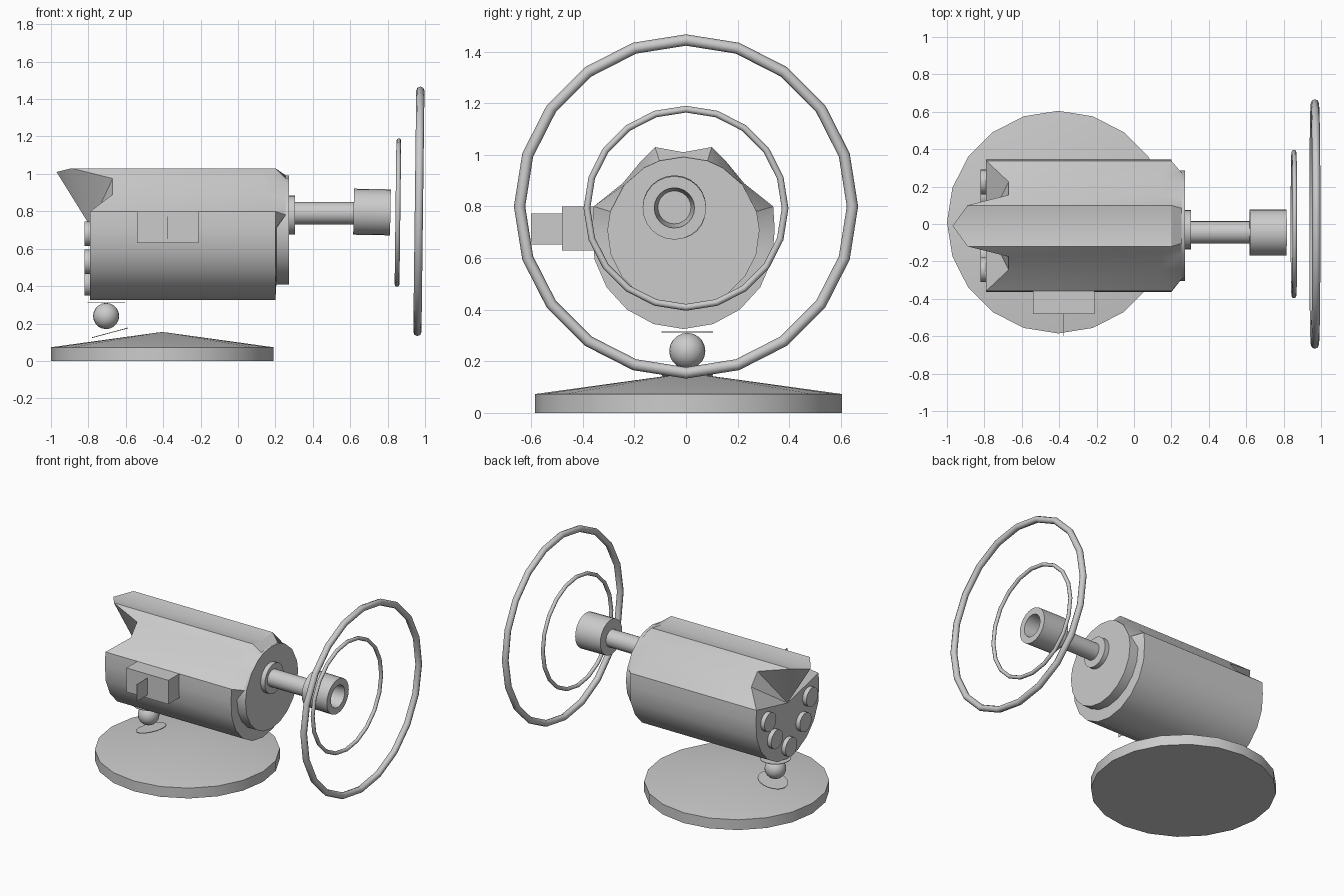
import bpy, bmesh, math
from math import sin, cos, radians, pi
from mathutils import Matrix

cube = bpy.data.objects.get("Cube")
if cube:
    bpy.data.objects.remove(cube, do_unlink=True)

grey = bpy.data.materials.new("light_grey")
grey.use_nodes = True
COLOR = (0.6, 0.6, 0.6, 1)
grey.diffuse_color = COLOR
grey.node_tree.nodes["Principled BSDF"].inputs["Base Color"].default_value = COLOR


def finish(name, bm, angle=35):
    """Turn a bmesh into a named, shaded object."""
    bmesh.ops.recalc_face_normals(bm, faces=bm.faces)
    mesh = bpy.data.meshes.new(name)
    bm.to_mesh(mesh)
    bm.free()
    mesh.materials.append(grey)
    obj = bpy.data.objects.new(name, mesh)
    bpy.context.collection.objects.link(obj)
    bpy.ops.object.select_all(action='DESELECT')
    obj.select_set(True)
    bpy.context.view_layer.objects.active = obj
    if angle:
        bpy.ops.object.shade_smooth_by_angle(angle=radians(angle))
    return obj


def lathe(name, profile, center, axis='X', sides=24, tilt=0, closed=False, angle=35):
    """Revolve (radius, offset) pairs around an axis through center."""
    bm = bmesh.new()
    rings = []
    for r, h in profile:
        if r == 0:
            rings.append([bm.verts.new((0, 0, h))] * sides)
        else:
            rings.append([bm.verts.new((r * cos(2 * pi * i / sides), r * sin(2 * pi * i / sides), h))
                          for i in range(sides)])
    pairs = list(zip(rings, rings[1:])) + ([(rings[-1], rings[0])] if closed else [])
    for a, b in pairs:
        for i in range(sides):
            j = (i + 1) % sides
            bm.faces.new(dict.fromkeys((a[i], a[j], b[j], b[i])))
    turn = Matrix.Rotation(pi / 2, 4, 'Y') if axis == 'X' else Matrix()
    bm.transform(Matrix.Translation(center) @ Matrix.Rotation(radians(tilt), 4, 'Y') @ turn)
    return finish(name, bm, angle)


def disc(name, r, x0, x1, y, z, sides=24):
    return lathe(name, [(0, x0), (r, x0), (r, x1), (0, x1)], (0, y, z), sides=sides)


def torus(name, major, minor, center, tilt):
    tube = [(major + minor * cos(k * pi / 4), minor * sin(k * pi / 4)) for k in range(8)]
    return lathe(name, tube, center, sides=20, tilt=tilt, closed=True, angle=50)


def box(name, size, center):
    bm = bmesh.new()
    bmesh.ops.create_cube(bm, size=1)
    bm.transform(Matrix.Translation(center) @ Matrix.Diagonal((*size, 1)))
    return finish(name, bm, 0)


# Base: shallow cone on a disc
lathe("base", [(0, 0), (0.595, 0), (0.595, 0.073), (0, 0.155)], (-0.405, 0.01, 0), 'Z', 20)

# Ball joint with its two thin plates
for name, z, x, tilt in (("upper_plate", 0.314, -0.705, 0), ("lower_plate", 0.15, -0.685, -15)):
    lathe(name, [(0, -0.002), (0.1, -0.002), (0.1, 0.002), (0, 0.002)], (x, 0.005, z), 'Z', 20, tilt)
ball = [(0.07 * sin(k * pi / 10) if 0 < k < 10 else 0, -0.07 * cos(k * pi / 10)) for k in range(11)]
lathe("ball_joint", ball, (-0.705, 0.005, 0.24), 'Z', 20)

# Body: half section as (y, z, rear x, front x), mirrored and lofted
half = [(0, 1.01, -0.97, 0.2), (0.11, 1.03, -0.89, 0.2), (0.165, 0.975, -0.67, 0.14),
        (0.235, 0.89, -0.67, 0.14), (0.348, 0.8, -0.79, 0.2)]
for a in range(5, -91, -19):
    half.append((0.355 * cos(radians(a)), 0.68 + 0.355 * sin(radians(a)), -0.79, 0.2))
section = half + [(-y, z, r, f) for y, z, r, f in half[-2:0:-1]]


def nose(y, z, x):
    a = math.atan2(z - 0.7, y)
    return (x, 0.295 * cos(a), 0.7 + 0.292 * sin(a))


bm = bmesh.new()
rows = [[bm.verts.new(c) for c in ring] for ring in (
    [(r, y, z) for y, z, r, f in section],
    [(f, y, z) for y, z, r, f in section],
    [nose(y, z, 0.255 if z > 0.75 else 0.205) for y, z, r, f in section],
    [nose(y, z, 0.272) for y, z, r, f in section])]
n = len(section)
for a, b in zip(rows, rows[1:]):
    for i in range(n):
        j = (i + 1) % n
        bm.faces.new((a[i], a[j], b[j], b[i]))
bm.faces.new(rows[-1])
hub = bm.verts.new((-0.79, 0, 0.72))
for i in range(n):
    bm.faces.new((hub, rows[0][i], rows[0][(i + 1) % n]))
bm.transform(Matrix.Translation((0, -0.01, 0)))
finish("body", bm, 28)

# Rear buttons
for i, (y, z) in enumerate([(0.235, 0.68), (0.16, 0.53), (0, 0.415), (-0.16, 0.53), (-0.235, 0.68)]):
    disc(f"rear_button_{i + 1}", 0.066, -0.82, -0.78, y - 0.01, z, 20)

# Side box with a thin upright fin
box("side_box", (0.33, 0.16, 0.17), (-0.375, -0.4, 0.715))
box("side_fin", (0.003, 0.12, 0.12), (-0.375, -0.54, 0.713))

# Front collar, rod and hollow receiver
disc("rod_collar", 0.105, 0.25, 0.305, -0.03, 0.78)
disc("rod", 0.06, 0.27, 0.68, -0.045, 0.79)
lathe("receiver", [(0, -0.1), (0.123, -0.1), (0.123, 0.097), (0.078, 0.097), (0.064, -0.03), (0, -0.03)],
      (0.718, -0.045, 0.796), tilt=1)

# Hoops in front
torus("small_hoop", 0.384, 0.013, (0.855, 0, 0.793), 0.7)
torus("large_hoop", 0.645, 0.022, (0.967, 0, 0.8), 0.7)
